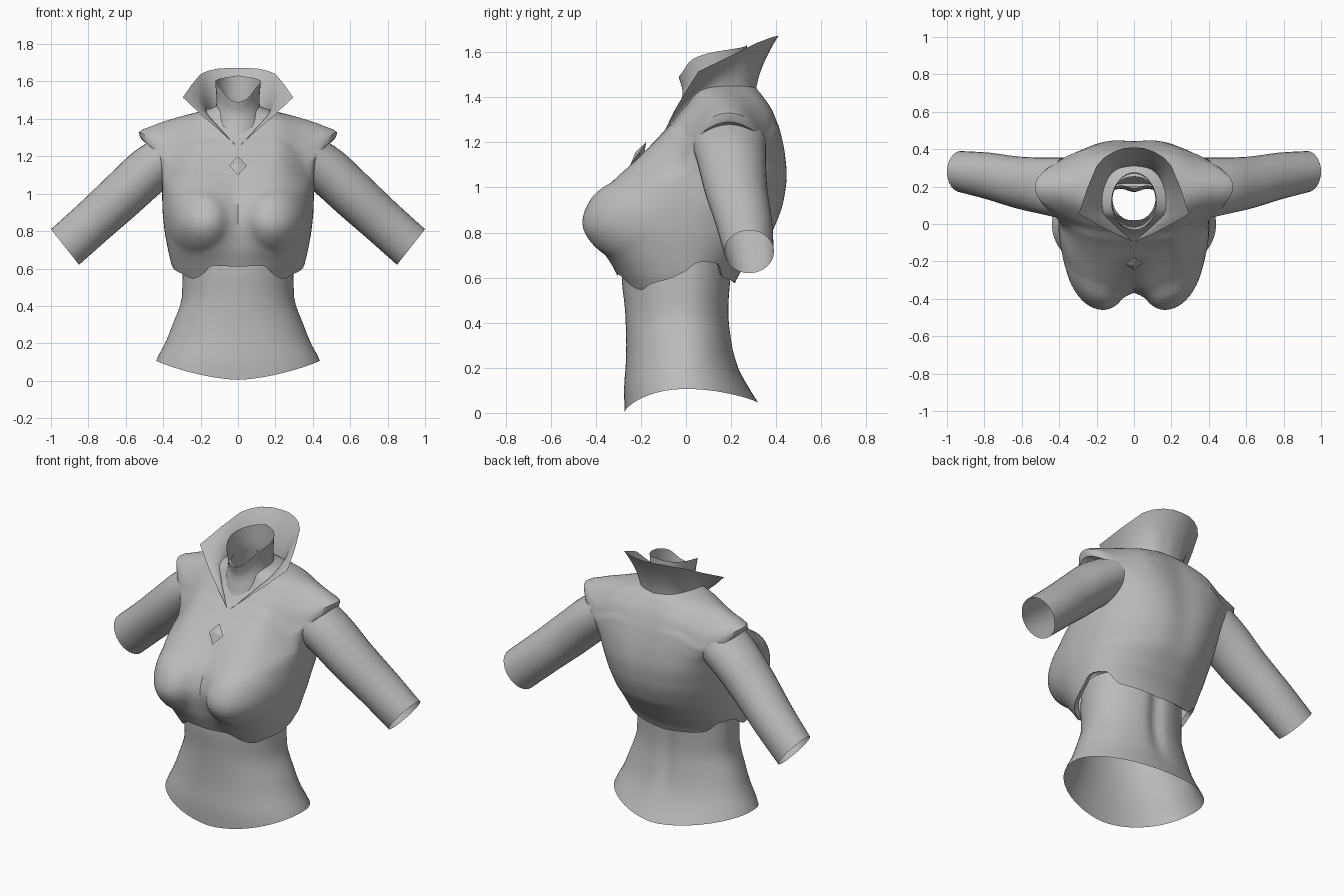
import bpy, bmesh, math
from mathutils import Vector

if "Cube" in bpy.data.objects:
    bpy.data.objects.remove(bpy.data.objects["Cube"])

GREY = bpy.data.materials.new("neutral_grey")
GREY.diffuse_color = (0.5, 0.5, 0.5, 1)
GREY.use_nodes = True
GREY.node_tree.nodes["Principled BSDF"].inputs["Base Color"].default_value = GREY.diffuse_color


def add_grid(name, rows, closed=True, angle=40):
    """Skin rows of points into one smooth surface."""
    bm = bmesh.new()
    vs = [[bm.verts.new(p) for p in r] for r in rows]
    n = len(rows[0])
    for a, b in zip(vs, vs[1:]):
        for i in range(n if closed else n - 1):
            j = (i + 1) % n
            bm.faces.new((a[i], a[j], b[j], b[i]))
    bmesh.ops.remove_doubles(bm, verts=bm.verts, dist=1e-4)
    return finish(name, bm, angle)


def finish(name, bm, angle):
    me = bpy.data.meshes.new(name)
    bm.to_mesh(me)
    bm.free()
    me.materials.append(GREY)
    ob = bpy.data.objects.new(name, me)
    bpy.context.collection.objects.link(ob)
    bpy.ops.object.select_all(action='DESELECT')
    ob.select_set(True)
    bpy.context.view_layer.objects.active = ob
    bpy.ops.object.shade_smooth_by_angle(angle=math.radians(angle))
    return ob


def sample(keys, z, linear=False):
    """Monotone cubic (or straight) blend through key rows (z, values...)."""
    z = min(max(z, keys[0][0]), keys[-1][0])
    k = 0
    while k < len(keys) - 2 and z > keys[k + 1][0]:
        k += 1

    def secant(i, c):
        return (keys[i + 1][c] - keys[i][c]) / (keys[i + 1][0] - keys[i][0])

    def slope(i, c):
        if i == 0 or i == len(keys) - 1:
            return secant(max(i - 1, 0), c)
        a, b = secant(i - 1, c), secant(i, c)
        return 2 * a * b / (a + b) if a * b > 0 else 0

    h = keys[k + 1][0] - keys[k][0]
    s = (z - keys[k][0]) / h
    if linear:
        return [a + (b - a) * s for a, b in zip(keys[k][1:], keys[k + 1][1:])]
    return [(2*s**3 - 3*s*s + 1) * keys[k][c] + (s**3 - 2*s*s + s) * h * slope(k, c)
            + (3*s*s - 2*s**3) * keys[k + 1][c] + (s**3 - s*s) * h * slope(k + 1, c)
            for c in range(1, len(keys[0]))]


def ramp(v, a, b):
    s = min(max((v - a) / (b - a), 0), 1)
    return s * s * (3 - 2 * s)


def section(t, w, yf, yb, yc, nf=2.0, nb=2.0):
    """Point on an oval: t = 0 front, pi back; nf and nb square each half."""
    s, c = math.sin(t), math.cos(t)
    n = nf if c > 0 else nb
    x = w * math.copysign(abs(s) ** (2 / n), s)
    return x, yc + ((yf if c > 0 else yb) - yc) * abs(c) ** (2 / n)


def angles(n):
    return [2 * math.pi * i / n for i in range(n)]


def around(t):
    """0 at the front, 1 at the back, same on both sides."""
    return 1 - abs(1 - t / math.pi)


# Bare waist, open at the bottom with a dipped hem and a spine groove
WAIST = [(0, .47, -.272, .35), (.11, .437, -.275, .28), (.2, .39, -.268, .235), (.3, .35, -.265, .21),
         (.45, .30, -.27, .195), (.6, .295, -.285, .205), (.7, .29, -.28, .215)]
rows = []
for r in range(15):
    row = []
    for t in angles(80):
        low = .005 if math.cos(t) > 0 else .045
        z0 = low + (.106 - low) * abs(math.sin(t)) ** 1.5
        z = z0 + (.7 - z0) * r / 14
        x, y = section(t, *sample(WAIST, z), 0, 2.1)
        if y > 0:
            y -= .025 * math.exp(-(x / .045) ** 2) * ramp(z, .1, .4)
        row.append((x, y, z))
    rows.append(row)
add_grid("waist", rows)

# Chest armour: z, half width, front y, back y, y of widest point, squareness
CHEST = [(.54, .325, -.265, .20, 0, 2.3), (.62, .355, -.31, .24, 0, 2.3), (.72, .378, -.345, .32, 0, 2.4),
         (.82, .395, -.355, .40, 0, 2.5), (.95, .405, -.325, .445, .04, 2.5), (1.05, .405, -.265, .455, .08, 2.6),
         (1.15, .41, -.19, .445, .12, 2.7), (1.22, .425, -.125, .43, .16, 2.8), (1.275, .46, -.075, .415, .19, 2.7),
         (1.29, .515, -.06, .41, .2, 2.1), (1.33, .53, -.03, .395, .2, 2), (1.36, .465, -.005, .38, .2, 2),
         (1.39, .385, .01, .36, .2, 2), (1.42, .28, .02, .34, .19, 2), (1.45, .165, .02, .31, .17, 2),
         (1.47, .115, .015, .265, .14, 2)]
CHEST_HEM = [(0, .61), (.1, .615), (.19, .56), (.25, .545), (.33, .57), (.45, .6), (.58, .67),
             (.66, .665), (.76, .60), (1, .575)]


def chest_point(t, z):
    w, yf, yb, yc, nf = sample(CHEST, z)
    x, y = section(t, w, yf, yb, yc, nf, 2 + (nf - 2) * ramp(z, .75, 1.2))
    if y < yc:
        # bust: a broad swell carrying a rounder cup
        d = math.hypot((abs(x) - .215) / .18, (z - .89) / .21)
        cup = math.hypot((abs(x) - .225) / .165, (z - .86) / .165)
        y -= (.085 * math.exp(-d ** 3) + .045 * max(0, 1 - cup ** 2) ** .6) * min(1, (yc - y) / .22)
    else:
        # spine hollow
        y -= .012 * math.exp(-(x / .09) ** 2) * ramp(z, .6, .9)
    # shoulder cap arches down in front of and behind the arm
    drop = min(((y - .19) / .2) ** 2, 1.1) * ramp(abs(x), .2, .44) * ramp(z, 1.0, 1.27)
    return x, y, z - .13 * drop


LEVELS = [.7 + .02 * i for i in range(29)] + [1.275, 1.29, 1.31, 1.33, 1.345, 1.36, 1.375,
                                               1.39, 1.405, 1.42, 1.435, 1.45, 1.46, 1.47]
rows = []
for r in range(8):
    row = []
    for t in angles(128):
        z0 = sample(CHEST_HEM, around(t))[0]
        row.append(chest_point(t, z0 + (.7 - z0) * r / 8))
    rows.append(row)
rows += [[chest_point(t, z) for t in angles(128)] for z in LEVELS]
# hem turned inwards to give the armour a thick edge
lip = [(x * .93, y * .93, z + .012) for x, y, z in rows[0]]
add_grid("chest_armour", [lip] + rows)

# Neck, rim low under the chin and rising to the back
NECK = [(0, .15, -.055, .30), (.35, .132, -.03, .285), (.7, .115, -.015, .27), (1, .122, -.032, .27)]
RIM = [(0, 1.488), (.12, 1.505), (.3, 1.57), (.5, 1.6), (1, 1.632)]
rows = []
for r in range(13):
    v = r / 12
    row = []
    for t in angles(40):
        x, y = section(t, *sample(NECK, v), .12)
        row.append((x, y, 1.27 + (sample(RIM, around(t))[0] - 1.27) * v))
    rows.append(row)
add_grid("neck", rows)

# Flared stand-up collar, from the back centre round to the front point
BASE = [(0, 0, .31, 1.42), (1, .08, .295, 1.42), (2, .14, .235, 1.42), (3, .165, .14, 1.42),
        (4, .15, .06, 1.40), (5, .11, 0, 1.36), (6, .055, -.05, 1.30), (7, 0, -.09, 1.235)]
EDGE = [(0, 0, .41, 1.672), (.5, .055, .405, 1.672), (1, .11, .385, 1.668), (1.5, .16, .355, 1.657),
        (2, .2, .31, 1.64), (3, .25, .19, 1.58), (4, .295, .055, 1.515), (5, .195, -.005, 1.42),
        (6, .095, -.055, 1.335), (7, 0, -.095, 1.25)]
rows = []
for r in range(9):
    s = r / 8
    half = []
    for i in range(29):
        b, e = Vector(sample(BASE, i / 4)), Vector(sample(EDGE, i / 4, True))
        p = b.lerp(e, s ** 1.6)
        p.z = b.z + (e.z - b.z) * s
        half.append(p)
    rows.append([Vector((-p.x, p.y, p.z)) for p in half[:0:-1]] + half)
add_grid("collar", rows, closed=False)

# Arms, open at the cut end: centre x, y, z, half thickness, half depth
ARM = [(0, .37, .19, 1.2, .125, .165), (.2, .485, .203, 1.115, .13, .152), (.45, .61, .22, 1.0, .128, .14),
       (.75, .78, .257, .845, .122, .125), (1, .925, .28, .715, .121, .11)]
for side, label in ((1, "left"), (-1, "right")):
    rows = []
    for r in range(17):
        x, y, z, a, b = sample(ARM, r / 16)
        rows.append([(side * (x + .62 * a * math.cos(t)), y + b * math.sin(t),
                      z + .785 * a * math.cos(t)) for t in angles(32)])
    add_grid(label + "_arm", rows)

# Faceted diamond on the breastbone
bm = bmesh.new()
n = Vector((0, -.82, .57))
up = Vector((0, .57, .82))
c = Vector((0, -.212, 1.15))
corners = [bm.verts.new(c + v) for v in (up * .062, Vector((.047, 0, 0)), -up * .062, Vector((-.047, 0, 0)))]
tip, back = bm.verts.new(c + n * .014), bm.verts.new(c - n * .03)
for i in range(4):
    bm.faces.new((corners[i], corners[(i + 1) % 4], tip))
    bm.faces.new((corners[(i + 1) % 4], corners[i], back))
bmesh.ops.recalc_face_normals(bm, faces=bm.faces)
finish("diamond", bm, 10)
